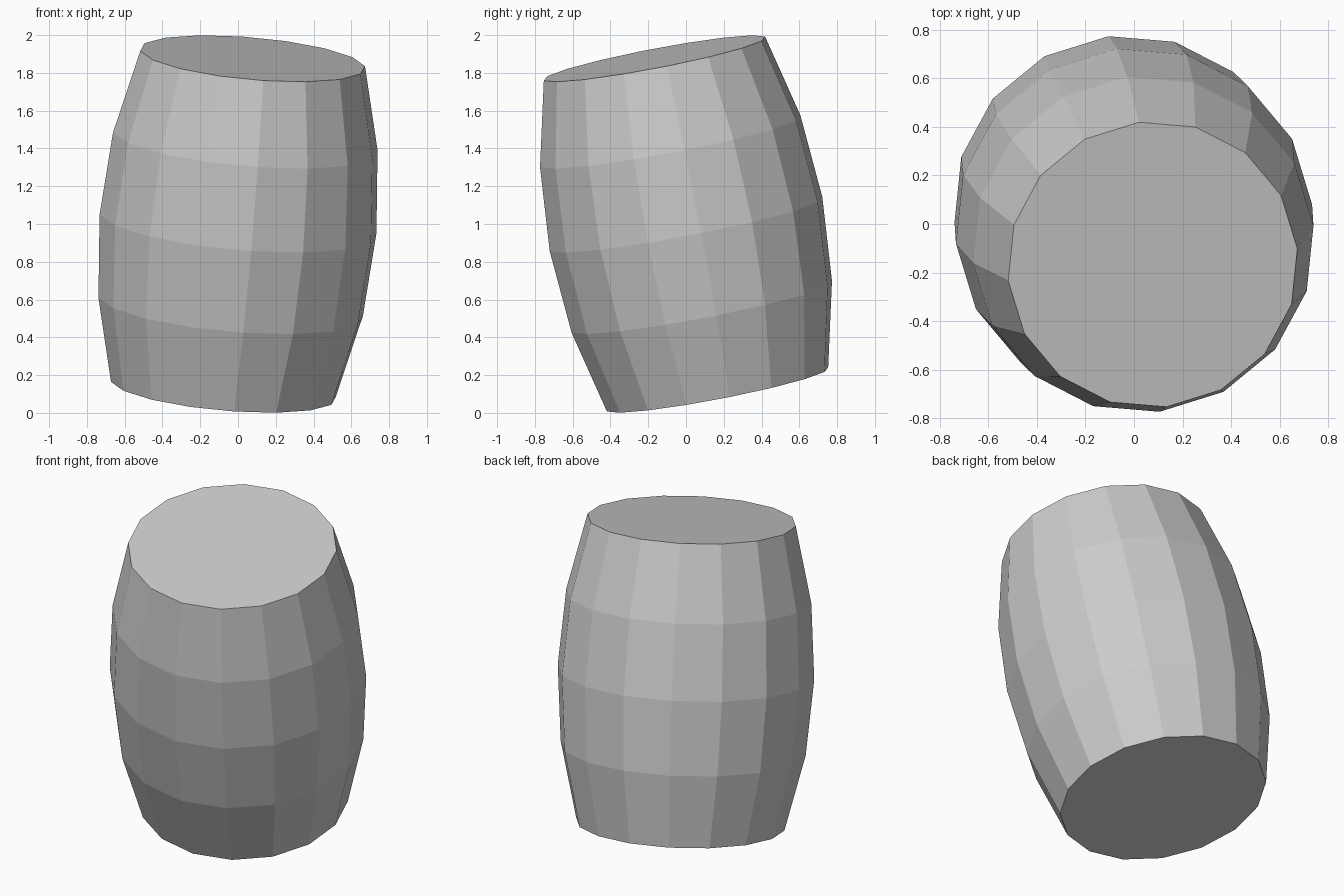
import bpy, bmesh, math
from mathutils import Vector, Matrix

cube = bpy.data.objects.get("Cube")
if cube:
    bpy.data.objects.remove(cube, do_unlink=True)

SIDES = 16
HALF_LENGTH = 0.895
PHASE = math.radians(5.9)
# Ring radii from the bottom to the top of the barrel
RADII = [0.6, 0.706, 0.739, 0.706, 0.6]

# Single grey material
grey = bpy.data.materials.new("plain_grey")
grey.use_nodes = True
colour = (0.6, 0.6, 0.6, 1)
grey.diffuse_color = colour
grey.node_tree.nodes["Principled BSDF"].inputs["Base Color"].default_value = colour

# Barrel body: evenly spaced rings joined by flat staves
bm = bmesh.new()
rings = []
for i, radius in enumerate(RADII):
    z = HALF_LENGTH * (2 * i / (len(RADII) - 1) - 1)
    angles = [PHASE + math.tau * k / SIDES for k in range(SIDES)]
    rings.append([bm.verts.new((radius * math.cos(a), radius * math.sin(a), z))
                  for a in angles])
for lower, upper in zip(rings, rings[1:]):
    for k in range(SIDES):
        n = (k + 1) % SIDES
        bm.faces.new((lower[k], lower[n], upper[n], upper[k]))

# Flat lids
bm.faces.new(rings[-1])
bm.faces.new(rings[0][::-1])

# Lean the barrel and lift it onto the ground
axis = Vector((0.155, -0.335, 1.757)).normalized()
lean = Vector((0, 0, 1)).rotation_difference(axis).to_matrix().to_4x4()
bmesh.ops.transform(bm, matrix=Matrix.Translation((0, 0, 1)) @ lean, verts=bm.verts)
bmesh.ops.recalc_face_normals(bm, faces=bm.faces)

mesh = bpy.data.meshes.new("barrel")
bm.to_mesh(mesh)
bm.free()
mesh.materials.append(grey)
barrel = bpy.data.objects.new("barrel", mesh)
bpy.context.collection.objects.link(barrel)
